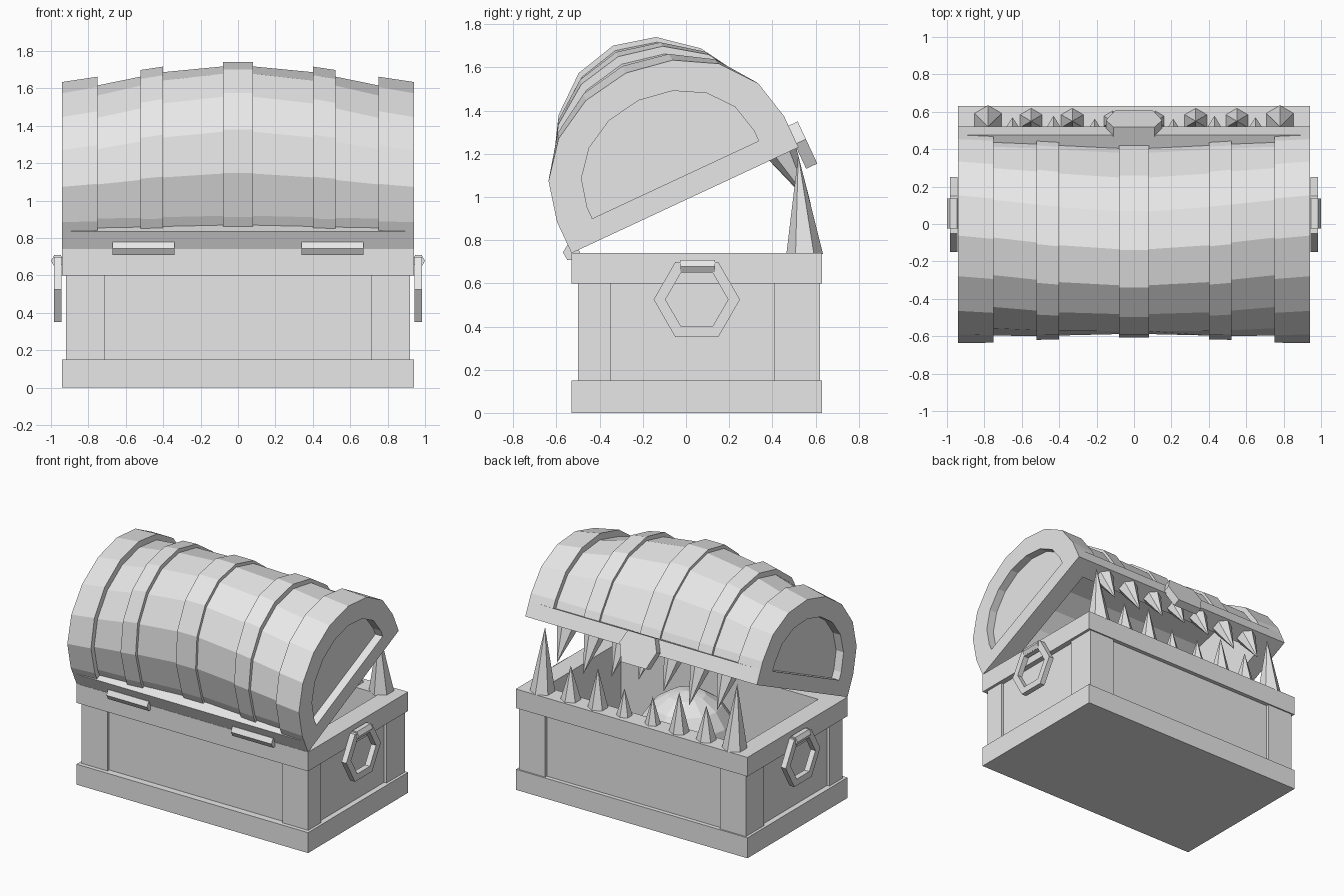
import bpy, bmesh, math
from mathutils import Matrix, Vector

if "Cube" in bpy.data.objects:
    bpy.data.objects.remove(bpy.data.objects["Cube"])

grey = bpy.data.materials.new("plain_grey")
grey.diffuse_color = (0.8, 0.8, 0.8, 1)
grey.use_nodes = True
grey.node_tree.nodes["Principled BSDF"].inputs["Base Color"].default_value = grey.diffuse_color

# Lid space: y runs from the hinge to the mouth, z is up from the lid's underside
LID = Matrix.Translation((0, -0.53, 0.74)) @ Matrix.Rotation(math.radians(25), 4, 'X')
WORLD = Matrix.Identity(4)


def finish(name, bm, mat=WORLD, flip=False):
    bmesh.ops.recalc_face_normals(bm, faces=bm.faces)
    if flip:
        bmesh.ops.reverse_faces(bm, faces=bm.faces)
    bm.transform(mat)
    me = bpy.data.meshes.new(name)
    bm.to_mesh(me)
    bm.free()
    me.materials.append(grey)
    ob = bpy.data.objects.new(name, me)
    bpy.context.collection.objects.link(ob)
    return ob


def add_box(bm, x0, x1, y0, y1, z0, z1):
    m = Matrix.Translation(((x0 + x1) / 2, (y0 + y1) / 2, (z0 + z1) / 2))
    m = m @ Matrix.Diagonal((x1 - x0, y1 - y0, z1 - z0, 1))
    bmesh.ops.create_cube(bm, size=1, matrix=m)


def box(name, *dims):
    bm = bmesh.new()
    add_box(bm, *dims)
    return finish(name, bm)


def wall_ring(name, hx, y0, y1, z0, z1, ix, iy0, iy1, mat=WORLD):
    """Four walls around a rectangular hole."""
    bm = bmesh.new()
    add_box(bm, -hx, hx, y0, iy0, z0, z1)
    add_box(bm, -hx, hx, iy1, y1, z0, z1)
    for s in (-1, 1):
        add_box(bm, *sorted((s * ix, s * hx)), iy0, iy1, z0, z1)
    return finish(name, bm, mat)


def prism(name, pts, axis_vec, mat=WORLD):
    """Extrude a closed outline of 3D points."""
    bm = bmesh.new()
    f = bm.faces.new([bm.verts.new(p) for p in pts])
    g = bmesh.ops.extrude_face_region(bm, geom=[f])
    bmesh.ops.translate(bm, vec=axis_vec,
                        verts=[v for v in g['geom'] if isinstance(v, bmesh.types.BMVert)])
    return finish(name, bm, mat)


def hexagon(r, start=0):
    return [(r * math.cos(start + i * math.pi / 3), r * math.sin(start + i * math.pi / 3))
            for i in range(6)]


def arch(bm, x, a, b, v0):
    """Lid cross-section: short walls and a half ellipse of eight sides."""
    pts = [(0.58 - a, v0)]
    for i in range(9):
        t = math.pi * (1 - i / 8)
        pts.append((0.58 + a * math.cos(t), 0.16 + b * math.sin(t)))
    pts.append((0.58 + a, v0))
    return [bm.verts.new((x, *p)) for p in pts]


def loft(name, sections, closed_ends=0, flip=False):
    bm = bmesh.new()
    rows = [arch(bm, *s) for s in sections]
    n = len(rows)
    for i in range(n - 1):
        r, q = rows[i], rows[i + 1]
        wrap = i < closed_ends or i >= n - 1 - closed_ends
        for j in range(len(r) if wrap else len(r) - 1):
            k = (j + 1) % len(r)
            bm.faces.new((r[j], r[k], q[k], q[j]))
    bm.faces.new(rows[0])
    bm.faces.new(rows[-1])
    return finish(name, bm, LID, flip)


def tooth(name, x, y, z, r, h, mat=WORLD, lean=0.0):
    bm = bmesh.new()
    bmesh.ops.create_cone(bm, cap_ends=True, segments=6, radius1=r, radius2=0, depth=abs(h),
                          matrix=Matrix.Translation((0, 0, abs(h) / 2)))
    for v in bm.verts:
        if v.co.z > abs(h) / 2:
            v.co.y += lean
    if h < 0:
        bmesh.ops.scale(bm, vec=(1, 1, -1), verts=bm.verts)
    bmesh.ops.translate(bm, vec=(x, y, z), verts=bm.verts)
    return finish(name, bm, mat)


# Chest body: base band, recessed panels, corner posts, top rim
box("base_band", -0.94, 0.94, -0.53, 0.63, 0, 0.15)
wall_ring("side_panels", 0.90, -0.48, 0.60, 0.15, 0.60, 0.80, -0.39, 0.49)
wall_ring("top_rim", 0.94, -0.53, 0.63, 0.60, 0.74, 0.80, -0.39, 0.49)
for s in (-1, 1):
    xs = sorted((s * 0.71, s * 0.92))
    for y0, y1, name in ((-0.50, -0.35, "back_post"), (0.41, 0.62, "mouth_post")):
        bm = bmesh.new()
        # L-shaped post, so the inside of the chest stays clear
        outer = -0.50 if y0 < 0 else 0.62
        inner = -0.45 if y0 < 0 else 0.57
        add_box(bm, *xs, *sorted((outer, inner)), 0.15, 0.60)
        add_box(bm, *sorted((s * 0.87, s * 0.92)), y0, y1, 0.15, 0.60)
        finish(name, bm)

# Rounded lump inside the chest
bm = bmesh.new()
bmesh.ops.create_uvsphere(bm, u_segments=12, v_segments=8, radius=0.335,
                          matrix=Matrix.Translation((0, -0.01, 0.40)))
finish("round_tongue", bm)

# Lid shell: (x, half width, arch height, base), from the recessed end to the middle
half = [(0.88, 0.425, 0.35, 0.105), (0.94, 0.425, 0.35, 0.105),
        (0.94, 0.58, 0.49, 0), (0.75, 0.57, 0.526, 0),
        (0.75, 0.535, 0.477, 0), (0.52, 0.525, 0.535, 0),
        (0.52, 0.543, 0.574, 0), (0.40, 0.535, 0.597, 0),
        (0.40, 0.517, 0.565, 0), (0.08, 0.50, 0.605, 0),
        (0.08, 0.516, 0.630, 0)]
loft("lid_shell", half + [(-x, *r) for x, *r in reversed(half)], closed_ends=2)
loft("lid_inside", [(x, 0.44, 0.39, 0.10) for x in (-0.80, 0.80)], flip=True)
wall_ring("lid_frame", 0.939, 0.001, 1.159, 0, 0.105, 0.80, 0.14, 1.02, LID)

# Latch plate on the lid front
prism("latch_plate", [(x, 1.15, z) for x, z in
      ((-0.11, 0.11), (0.11, 0.11), (0.15, 0.02), (0.10, -0.105), (-0.10, -0.105), (-0.15, 0.02))],
      (0, 0.057, 0), LID)

for s in (-1, 1):
    # Hinge knuckles
    prism("hinge", [(s * 0.34, -0.53 + a, 0.743 + b) for a, b in hexagon(0.04)],
          (s * 0.33, 0, 0))
    # Handle mount and six-sided ring
    prism("handle_mount", [(s * (0.965 + a), -0.025, 0.678 + b) for a, b in hexagon(0.035)],
          (0, 0.16, 0))
    bm = bmesh.new()
    loops = [[bm.verts.new((s * x, 0.05 + a, 0.525 + b)) for a, b in hexagon(r)]
             for x, r in ((0.945, 0.2), (0.985, 0.2), (0.985, 0.145), (0.945, 0.145))]
    for i in range(4):
        p, q = loops[i], loops[(i + 1) % 4]
        for j in range(6):
            k = (j + 1) % 6
            bm.faces.new((p[j], p[k], q[k], q[j]))
    finish("handle_ring", bm)
    # Lower teeth along the mouth rim
    for x, r, h in ((0.78, 0.085, 0.46), (0.55, 0.07, 0.25), (0.33, 0.07, 0.29), (0.115, 0.055, 0.20)):
        tooth("lower_tooth", s * x, 0.55, 0.735, r, h, lean=-0.03 if h > 0.4 else 0)
    # Upper teeth under the lid frame
    for x, r, h in ((0.65, 0.07, 0.25), (0.43, 0.07, 0.27), (0.21, 0.065, 0.23)):
        tooth("upper_tooth", s * x, 1.08, 0.005, r, -h, LID, lean=0.02)
tooth("upper_middle_tooth", 0, 1.08, 0.005, 0.06, -0.20, LID, lean=0.02)
